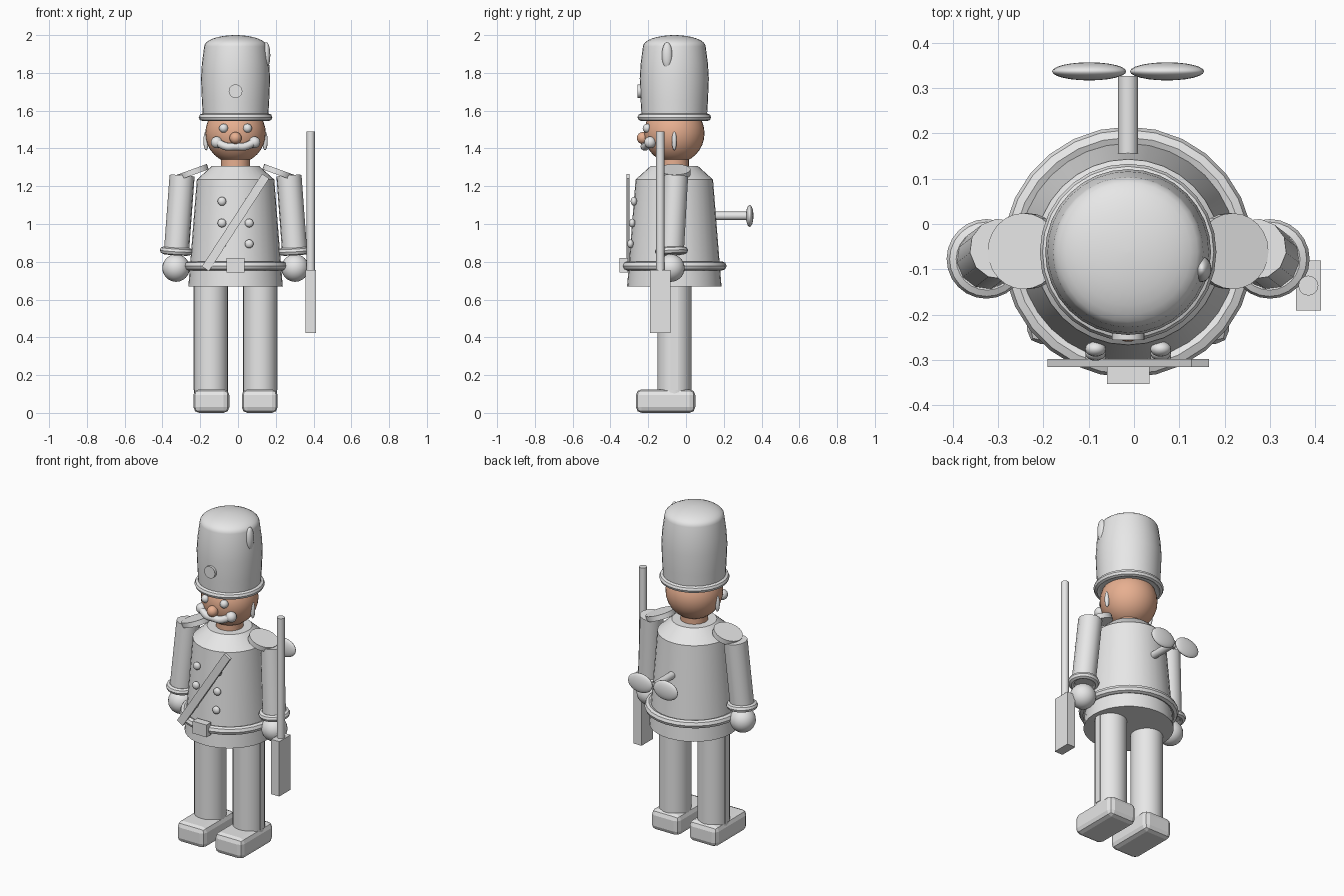
import bpy, bmesh, math
from mathutils import Vector

if "Cube" in bpy.data.objects:
    bpy.data.objects.remove(bpy.data.objects["Cube"], do_unlink=True)

CX, CY = -0.013, -0.062      # body axis


def material(name, color):
    m = bpy.data.materials.new(name)
    m.use_nodes = True
    m.diffuse_color = color
    m.node_tree.nodes["Principled BSDF"].inputs["Base Color"].default_value = color
    return m


GREY = material("plain grey", (0.8, 0.8, 0.8, 1))
SKIN = material("warm skin", (0.8, 0.43, 0.28, 1))


def finish(name, mat=GREY, smooth=True):
    ob = bpy.context.object
    ob.name = name
    ob.data.materials.clear()
    ob.data.materials.append(mat)
    if smooth:
        bpy.ops.object.shade_smooth_by_angle(angle=math.radians(35))
    return ob


def ball(name, loc, size, mat=GREY, seg=24):
    bpy.ops.mesh.primitive_uv_sphere_add(segments=seg, ring_count=seg // 2, radius=1, location=loc)
    bpy.context.object.scale = size if isinstance(size, tuple) else (size,) * 3
    return finish(name, mat)


def box(name, loc, size, rot=(0, 0, 0), bevel=0):
    bpy.ops.mesh.primitive_cube_add(size=1, location=loc, rotation=rot)
    ob = bpy.context.object
    ob.scale = size
    bpy.ops.object.transform_apply(location=False, rotation=False, scale=True)
    if bevel:
        mod = ob.modifiers.new("rounding", "BEVEL")
        mod.width, mod.segments = bevel, 2
    return finish(name, smooth=False)


def rod(name, a, b, r, seg=24, mat=GREY):
    a, b = Vector(a), Vector(b)
    d = b - a
    bpy.ops.mesh.primitive_cylinder_add(vertices=seg, radius=r, depth=d.length, location=(a + b) / 2)
    bpy.context.object.rotation_euler = d.to_track_quat("Z", "Y").to_euler()
    return finish(name, mat)


def ring(name, loc, major, minor, rot=(0, 0, 0), seg=28):
    bpy.ops.mesh.primitive_torus_add(major_segments=seg, minor_segments=8, major_radius=major,
                                     minor_radius=minor, location=loc, rotation=rot)
    return finish(name)


def lathe(name, profile, seg=32):
    """Closed solid of revolution around the body axis from (radius, z) pairs."""
    bm = bmesh.new()
    loops = [[bm.verts.new((r * math.cos(i * math.tau / seg), r * math.sin(i * math.tau / seg), z))
              for i in range(seg)] for r, z in profile]
    for low, high in zip(loops, loops[1:]):
        for i in range(seg):
            j = (i + 1) % seg
            bm.faces.new((low[i], low[j], high[j], high[i]))
    bm.faces.new(loops[0][::-1])
    bm.faces.new(loops[-1])
    me = bpy.data.meshes.new(name)
    bm.to_mesh(me)
    bm.free()
    ob = bpy.data.objects.new(name, me)
    ob.location = (CX, CY, 0)
    bpy.context.collection.objects.link(ob)
    bpy.ops.object.select_all(action="DESELECT")
    ob.select_set(True)
    bpy.context.view_layer.objects.active = ob
    return finish(name)


# Coat, belt and neck
lathe("coat", [(0.25, 0.67), (0.205, 1.235), (0.125, 1.307)])
ring("belt", (CX, CY, 0.778), 0.253, 0.024)
box("belt_buckle", (CX, -0.33, 0.782), (0.094, 0.046, 0.075))
rod("neck", (CX, CY, 1.29), (CX, CY, 1.35), 0.077, mat=SKIN)

# Head and tall hat with a domed crown
ball("head", (CX, CY, 1.48), 0.16, SKIN, 32)
dome = [(0.166 * math.cos(t * math.pi / 16), 1.94 + 0.06 * math.sin(t * math.pi / 16)) for t in range(1, 8)]
lathe("hat", [(0.172, 1.55), (0.178, 1.65), (0.183, 1.77), (0.178, 1.85), (0.166, 1.94)] + dome + [(0.004, 2.0)])
ring("hat_band", (CX, CY, 1.565), 0.175, 0.02)
rod("hat_badge", (CX, -0.22, 1.703), (CX, -0.256, 1.703), 0.036)
ball("hat_plume", (0.15, -0.1, 1.893), (0.021, 0.028, 0.07))

# Nose and moustache
ball("nose", (CX, -0.228, 1.455), 0.032, SKIN)
curve = bpy.data.curves.new("moustache", "CURVE")
curve.dimensions, curve.bevel_depth, curve.bevel_resolution = "3D", 0.021, 3
curve.use_fill_caps = True
line = curve.splines.new("NURBS")
line.points.add(4)
for p, (x, y, z) in zip(line.points, [(-0.1, -0.195, 1.435), (-0.055, -0.215, 1.405), (0, -0.222, 1.412),
                                      (0.055, -0.215, 1.405), (0.1, -0.195, 1.435)]):
    p.co = (CX + x, y, z, 1)
line.use_endpoint_u, line.order_u = True, 3
curve.materials.append(GREY)
bpy.context.collection.objects.link(bpy.data.objects.new("moustache", curve))

# Mirrored parts
for s, side in ((1, "left"), (-1, "right")):
    def X(d):
        return CX + s * d

    ball(side + "_eye", (X(0.063), -0.205, 1.507), 0.024)
    ball(side + "_moustache_tip", (X(0.1), -0.19, 1.432), 0.031)
    ball(side + "_sideburn", (X(0.156), CY, 1.44), (0.014, 0.013, 0.05))

    # Arm, cuff, hand and shoulder pad
    top, wrist = (X(0.283), -0.055, 1.255), (X(0.313), -0.078, 0.85)
    rod(side + "_arm", wrist, top, 0.067, 12)
    ring(side + "_cuff", (X(0.313), -0.077, 0.857), 0.068, 0.02, (0.05, s * -0.06, 0), 24)
    ball(side + "_hand", (X(0.315), -0.08, 0.767), 0.073)
    pad = rod(side + "_shoulder_pad", (0, 0, -0.015), (0, 0, 0.015), 0.084)
    pad.location = (X(0.226), -0.06, 1.275)
    pad.rotation_euler = (0, s * math.radians(20), 0)

    # Leg, side stripe and shoe
    rod(side + "_leg", (X(0.13), CY, 0.1), (X(0.13), CY, 0.69), 0.09)
    box(side + "_leg_stripe", (X(0.214), CY, 0.395), (0.018, 0.038, 0.55))
    box(side + "_shoe", (X(0.128), -0.108, 0.0625), (0.19, 0.314, 0.125), bevel=0.03)

    # Coat buttons follow the slope of the coat
    for i, z in enumerate((0.895, 1.005, 1.12)):
        ball(f"{side}_button_{i + 1}", (X(0.072), -0.294 + 0.009 * i, z), (0.023, 0.017, 0.023), seg=16)

    # Winding key wing
    ball(side + "_key_wing", (X(0.086), 0.337, 1.043), (0.082, 0.02, 0.058))

rod("key_shaft", (CX, 0.1, 1.043), (CX, 0.327, 1.043), 0.022)
box("chest_sash", (CX, -0.307, 1.008), (0.045, 0.018, 0.585), (0, math.radians(33), 0))

# Rifle
rod("rifle_barrel", (0.385, -0.136, 0.74), (0.385, -0.136, 1.49), 0.022, 16)
box("rifle_stock", (0.385, -0.136, 0.59), (0.055, 0.11, 0.335))
